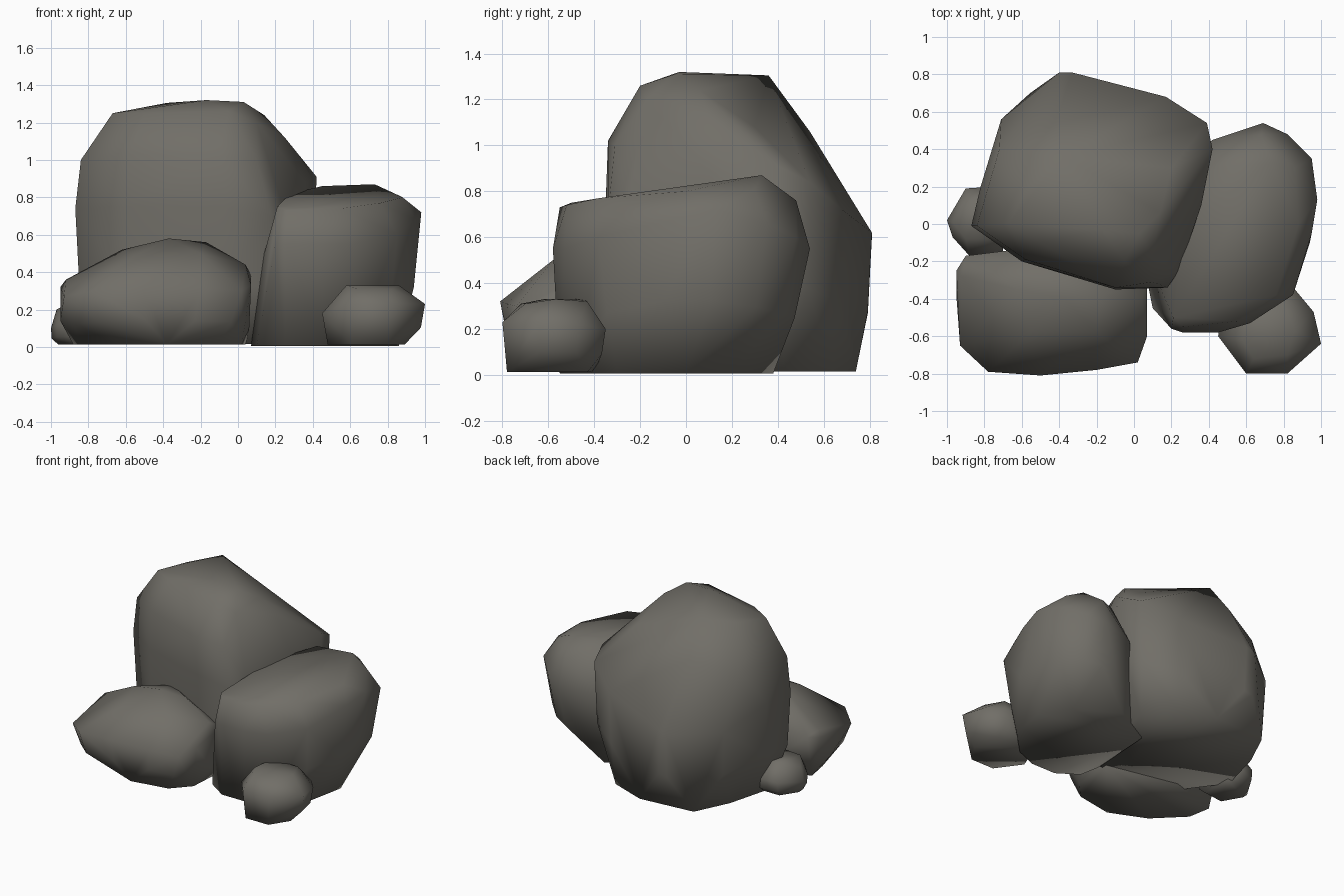
import bpy, bmesh, math
from mathutils import Vector

stone = bpy.data.materials.new("warm grey stone")
stone.diffuse_color = (0.165, 0.157, 0.137, 1)


def rock(name, rim, cap, foot, belly=0.97, base=0.012):
    """Faceted boulder: widest rim, slimmer belly, foot outline on the ground, cap points above."""
    c = sum((Vector(p) for p in rim), Vector()) / len(rim)
    pts = [Vector(p) for p in rim + cap]
    pts += [Vector((c.x + (x - c.x) * belly, c.y + (y - c.y) * belly, 0.45 * z)) for x, y, z in rim]
    pts += [Vector((x, y, base)) for x, y in foot]
    bm = bmesh.new()
    for p in pts:
        bm.verts.new(p)
    hull = bmesh.ops.convex_hull(bm, input=bm.verts[:])
    loose = {g for g in hull["geom_interior"] + hull["geom_unused"]
             if isinstance(g, bmesh.types.BMVert)}
    bmesh.ops.delete(bm, geom=list(loose), context='VERTS')
    bmesh.ops.recalc_face_normals(bm, faces=bm.faces[:])
    me = bpy.data.meshes.new(name)
    bm.to_mesh(me)
    bm.free()
    me.materials.append(stone)
    ob = bpy.data.objects.new(name, me)
    bpy.context.collection.objects.link(ob)
    bpy.ops.object.select_all(action='DESELECT')
    ob.select_set(True)
    bpy.context.view_layer.objects.active = ob
    bpy.ops.object.shade_smooth_by_angle(angle=math.radians(110))


# Tall boulder at the back
rock("tall_boulder",
     [(-.87, -.01, .74), (-.82, .2, .72), (-.71, .56, .6), (-.4, .81, .6), (-.33, .81, .62),
      (.17, .68, .72), (.39, .54, .84), (.42, .4, .91), (.36, .1, .88), (.24, -.25, .75),
      (.18, -.34, .7), (-.1, -.35, .75), (-.6, -.2, .75)],
     [(-.84, -.01, 1.0), (-.72, .4, 1.0), (-.1, -.34, 1.02), (.1, -.31, 1.0), (-.58, -.19, 1.03),
      (-.67, 0, 1.25), (-.57, .2, 1.26), (-.38, .36, 1.305), (-.17, -.03, 1.32),
      (.03, -.05, 1.31), (.14, .06, 1.24), (-.5, -.1, 1.25), (-.05, -.2, 1.26),
      (.1, -.17, 1.2), (.25, .1, 1.12), (.2, .3, 1.08), (-.4, .54, 1.06)],
     [(-.555, .7), (-.13, .74), (.14, .64), (.3, .43), (.2, -.28), (-.1, -.3), (-.58, -.16),
      (-.77, .1), (-.68, .44)], base=0.015)

# Broad boulder on the right
rock("right_boulder",
     [(.14, -.34, .5), (.2, -.56, .55), (.26, -.58, .55), (.45, -.58, .55), (.62, -.53, .55),
      (.85, -.38, .6), (.95, -.05, .68), (.98, .13, .72), (.95, .35, .66), (.82, .48, .6),
      (.69, .54, .55), (.42, .45, .55), (.15, .2, .5)],
     [(.21, -.5, .75), (.26, -.55, .73), (.55, -.52, .74), (.76, -.38, .77), (.28, 0, .82),
      (.88, 0, .8), (.73, .33, .87), (.45, .3, .86), (.86, .3, .81), (.68, .48, .76),
      (.94, -.1, .32)],
     [(.07, -.3), (.1, -.45), (.25, -.55), (.45, -.55), (.62, -.48), (.8, -.3), (.86, 0),
      (.72, .2), (.42, .38), (.1, .2)], belly=0.89, base=0.006)

# Low boulder at the front left
rock("front_boulder",
     [(-.95, -.25, .32), (-.9, -.17, .34), (-.5, -.12, .4), (.07, -.3, .38), (.07, -.6, .33),
      (.02, -.74, .3), (-.2, -.78, .31), (-.5, -.81, .32), (-.78, -.79, .3),
      (-.93, -.65, .27)],
     [(-.92, -.28, .36), (-.62, -.35, .52), (-.37, -.4, .58), (-.17, -.38, .56), (.04, -.4, .44),
      (-.2, -.58, .5), (-.55, -.58, .49), (-.4, -.2, .53), (-.95, -.38, .14), (.06, -.4, .1)],
     [(-.88, -.25), (-.85, -.42), (-.65, -.62), (-.38, -.74), (-.1, -.69), (.02, -.56),
      (.04, -.25), (-.5, -.13)], belly=0.88)

# Small stone at the front right
rock("small_stone",
     [(.45, -.6, .18), (.6, -.8, .23), (.82, -.8, .23), (1.0, -.64, .23), (.96, -.47, .22),
      (.86, -.35, .2), (.6, -.36, .2), (.47, -.45, .18)],
     [(.58, -.62, .33), (.64, -.72, .31), (.82, -.7, .31), (.86, -.57, .33), (.8, -.43, .32),
      (.6, -.45, .33)],
     [(.48, -.6), (.61, -.78), (.8, -.78), (.89, -.64), (.85, -.43), (.6, -.4)], belly=0.92)

# Pebble tucked in at the left
rock("left_pebble",
     [(-1.0, .02, .1), (-.9, .19, .13), (-.75, .2, .13), (-.7, -.15, .12), (-.88, -.17, .12),
      (-.97, -.07, .12)],
     [(-.97, .01, .2), (-.88, .12, .24), (-.75, .12, .25), (-.75, -.08, .25), (-.9, -.08, .24)],
     [(-.96, .02), (-.88, .14), (-.72, .14), (-.72, -.1), (-.88, -.12)], belly=0.97)
